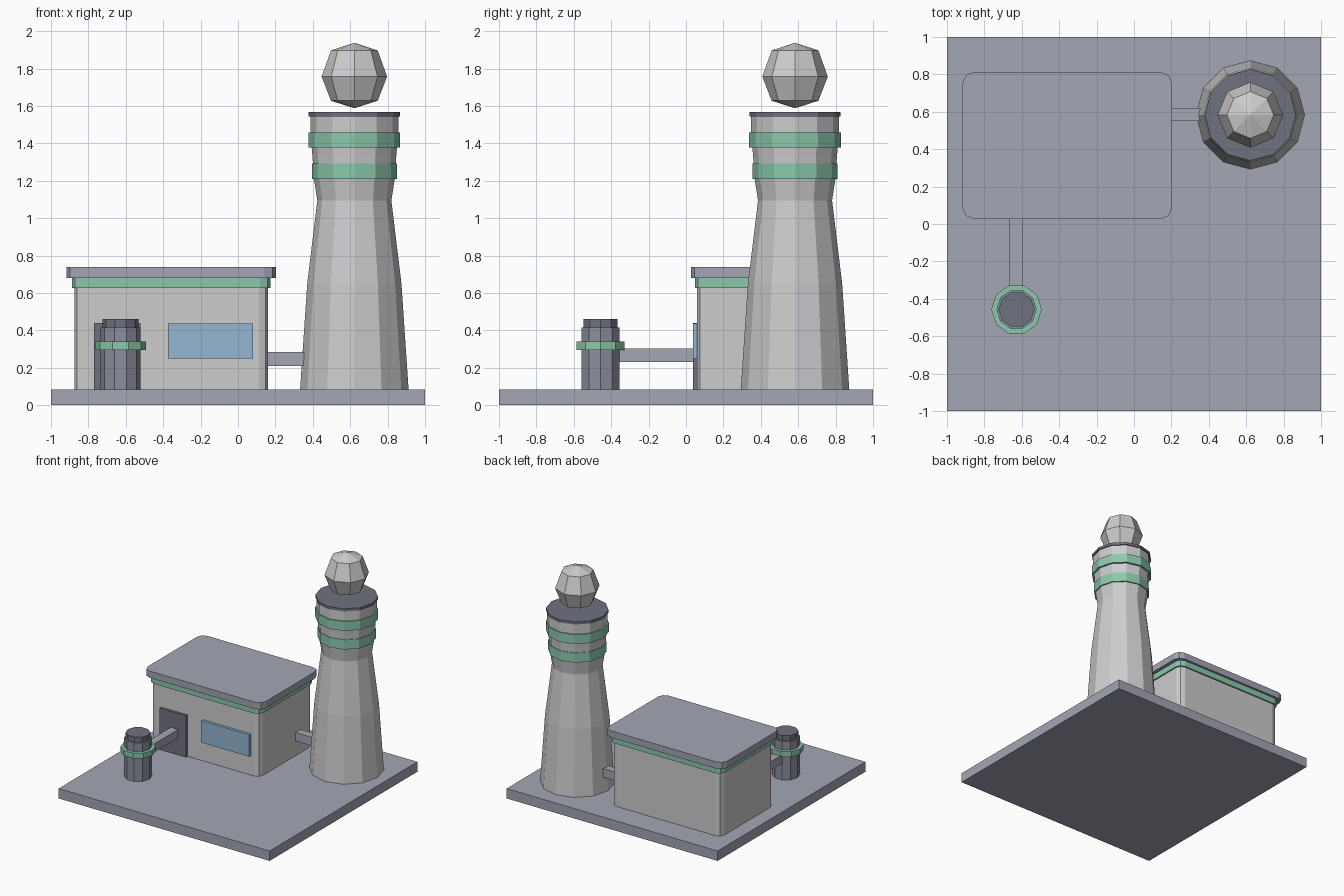
import bpy, bmesh, math

if "Cube" in bpy.data.objects:
    bpy.data.objects.remove(bpy.data.objects["Cube"])


def material(name, r, g, b):
    # sRGB 0-255 to linear
    lin = [((c / 255 + 0.055) / 1.055) ** 2.4 for c in (r, g, b)]
    m = bpy.data.materials.new(name)
    m.diffuse_color = (*lin, 1)
    m.use_nodes = True
    m.node_tree.nodes["Principled BSDF"].inputs["Base Color"].default_value = m.diffuse_color
    return m


CONCRETE = material("pale_concrete", 205, 204, 206)
SLATE = material("slate_grey", 163, 166, 180)
TANK = material("tank_grey", 140, 143, 157)
DARK = material("dark_grey", 111, 114, 127)
GREEN = material("mint_green", 139, 200, 172)
GLASS = material("window_blue", 146, 182, 210)


def finish(bm, name, mat):
    bmesh.ops.recalc_face_normals(bm, faces=bm.faces)
    me = bpy.data.meshes.new(name)
    bm.to_mesh(me)
    bm.free()
    me.materials.append(mat)
    ob = bpy.data.objects.new(name, me)
    bpy.context.collection.objects.link(ob)
    return ob


def box(name, x0, x1, y0, y1, z0, z1, mat, corner=0):
    """Box between limits, with optional rounded vertical corners."""
    bm = bmesh.new()
    bmesh.ops.create_cube(bm, size=1)
    for v in bm.verts:
        v.co.x = x1 if v.co.x > 0 else x0
        v.co.y = y1 if v.co.y > 0 else y0
        v.co.z = z1 if v.co.z > 0 else z0
    if corner:
        uprights = [e for e in bm.edges
                    if abs(e.verts[0].co.z - e.verts[1].co.z) > 1e-4]
        bmesh.ops.bevel(bm, geom=uprights, offset=corner, segments=2,
                        profile=0.5, affect='EDGES')
    return finish(bm, name, mat)


def lathe(name, cx, cy, profile, sides, mat):
    """Faceted turned solid from (radius, height) points, ends closed."""
    bm = bmesh.new()
    rings = []
    for r, z in profile:
        if r == 0:
            rings.append([bm.verts.new((cx, cy, z))])
        else:
            angles = [2 * math.pi * i / sides for i in range(sides)]
            rings.append([bm.verts.new((cx + r * math.cos(a),
                                        cy + r * math.sin(a), z))
                          for a in angles])
    for low, high in zip(rings, rings[1:]):
        for i in range(sides):
            j = (i + 1) % sides
            if len(low) == 1:
                bm.faces.new((low[0], high[j], high[i]))
            elif len(high) == 1:
                bm.faces.new((low[i], low[j], high[0]))
            else:
                bm.faces.new((low[i], low[j], high[j], high[i]))
    for ring in (rings[0], rings[-1]):
        if len(ring) > 1:
            bm.faces.new(ring)
    return finish(bm, name, mat)


FLOOR = 0.085

# Ground slab
box("base_slab", -1, 1, -1, 1, 0, FLOOR, SLATE)

# Building: walls, trim and roof share a centre
BX, BY = -0.357, 0.42
for name, hx, hy, z0, z1, mat, corner in (
        ("building_walls", 0.518, 0.36, FLOOR, 0.69, CONCRETE, 0.05),
        ("building_trim", 0.53, 0.373, 0.628, 0.68, GREEN, 0.055),
        ("building_roof", 0.56, 0.393, 0.68, 0.738, SLATE, 0.06)):
    box(name, BX - hx, BX + hx, BY - hy, BY + hy, z0, z1, mat, corner)

# Door and window on the front wall
box("door", -0.77, -0.52, 0.038, 0.065, FLOOR, 0.44, DARK)
box("window", -0.375, 0.08, 0.038, 0.065, 0.25, 0.438, GLASS)

# Tower
TX, TY = 0.622, 0.583
lathe("tower_shaft", TX, TY,
      [(0.29, FLOOR), (0.252, 0.65), (0.198, 1.095), (0.216, 1.21),
       (0.224, 1.33), (0.235, 1.46), (0.235, 1.55)], 12, CONCRETE)
for name, r, z0, z1, mat in (
        ("tower_lower_band", 0.227, 1.21, 1.293, GREEN),
        ("tower_upper_band", 0.245, 1.378, 1.458, GREEN),
        ("tower_cap", 0.244, 1.545, 1.567, DARK)):
    lathe(name, TX, TY, [(r, z0), (r, z1)], 12, mat)

# Faceted globe hovering over the tower
lathe("tower_globe", TX, TY,
      [(0, 1.588), (0.125, 1.628), (0.175, 1.757), (0.125, 1.897),
       (0, 1.938)], 8, CONCRETE)

# Storage tank with collar and lid
KX, KY = -0.628, -0.457
for name, r, z0, z1, mat in (
        ("tank_body", 0.107, FLOOR, 0.416, TANK),
        ("tank_collar", 0.135, 0.295, 0.34, GREEN),
        ("tank_lid", 0.096, 0.416, 0.46, DARK)):
    lathe(name, KX, KY, [(r, z0), (r, z1)], 10, mat)

# Connecting pipes
box("tank_pipe", -0.665, -0.595, -0.4, 0.045, 0.23, 0.303, SLATE)
box("tower_pipe", 0.14, 0.42, 0.55, 0.62, 0.21, 0.284, SLATE)
